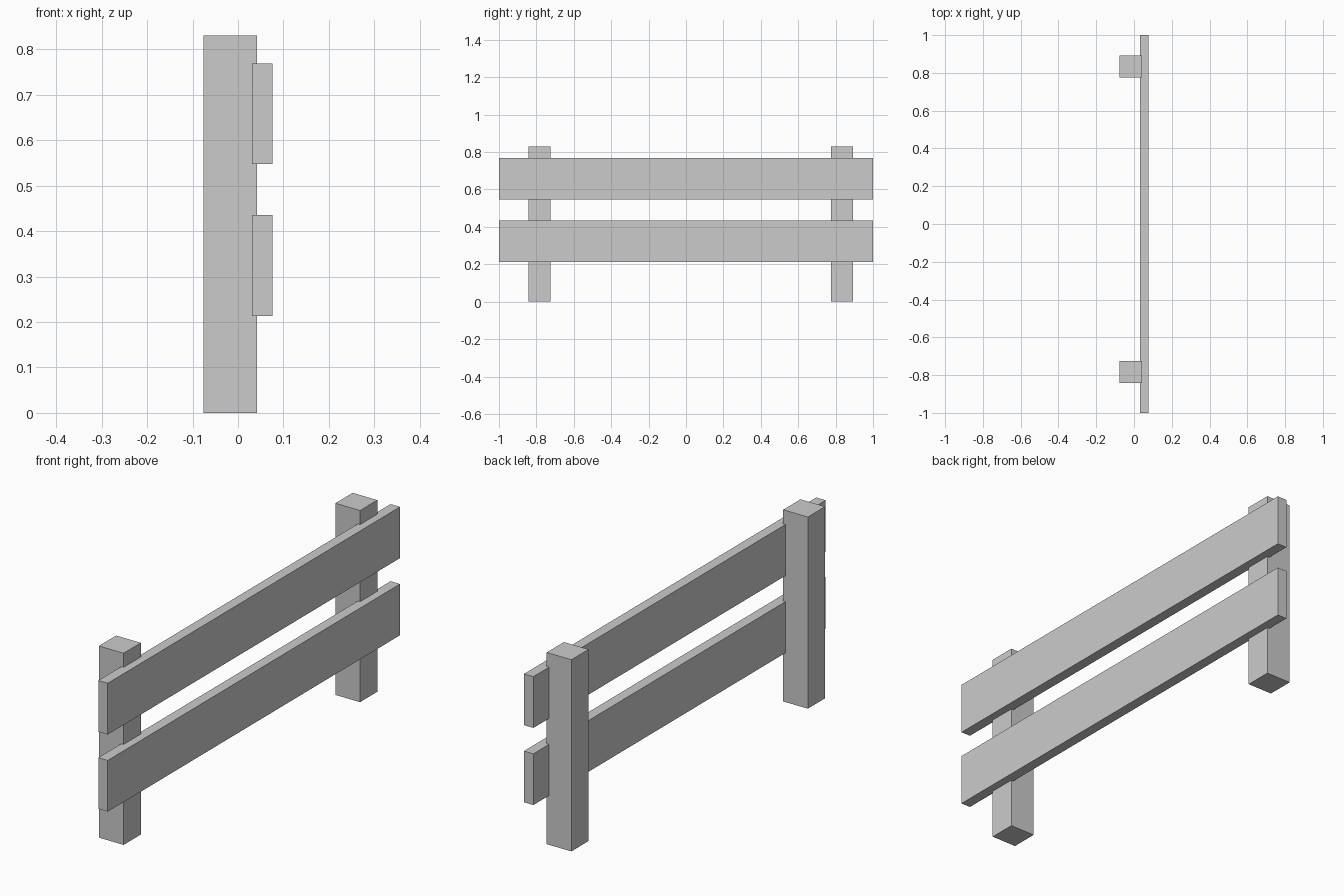
import bpy

cube = bpy.data.objects.get("Cube")
if cube:
    bpy.data.objects.remove(cube, do_unlink=True)

# Single plain grey
grey = bpy.data.materials.new("plain grey")
grey.use_nodes = True
colour = (0.6, 0.6, 0.6, 1)
grey.diffuse_color = colour
grey.node_tree.nodes["Principled BSDF"].inputs["Base Color"].default_value = colour


def box(name, low, high):
    """Add a box spanning two opposite corners."""
    centre = [(a + b) / 2 for a, b in zip(low, high)]
    bpy.ops.mesh.primitive_cube_add(size=1, location=centre)
    obj = bpy.context.object
    obj.name = name
    obj.scale = [b - a for a, b in zip(low, high)]
    bpy.ops.object.transform_apply(location=False, rotation=False, scale=True)
    obj.data.materials.append(grey)
    return obj


# Square posts
half = 0.059
for name, y in (("front_post", -0.784), ("back_post", 0.834)):
    box(name, (-0.076, y - half, 0), (0.042, y + half, 0.83))

# Long planks, slightly sunk into the posts
for name, z in (("lower_plank", 0.213), ("upper_plank", 0.547)):
    box(name, (0.031, -1, z), (0.076, 1, z + 0.222))
